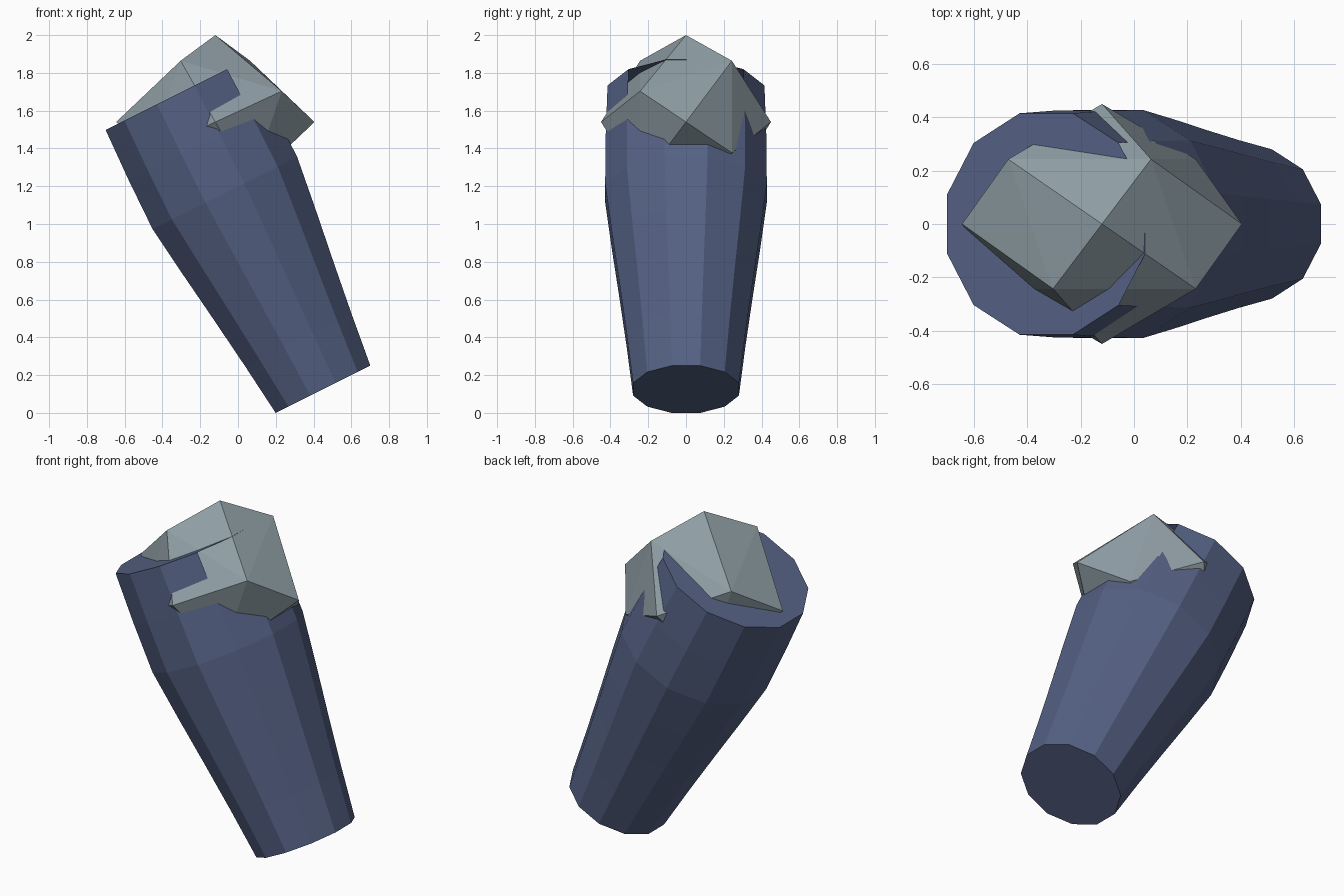
import bpy, bmesh, math
from mathutils import Vector

if "Cube" in bpy.data.objects:
    bpy.data.objects.remove(bpy.data.objects["Cube"])


def material(name, rgb):
    m = bpy.data.materials.new(name)
    m.diffuse_color = (*rgb, 1)
    m.use_nodes = True
    m.node_tree.nodes["Principled BSDF"].inputs["Base Color"].default_value = m.diffuse_color
    return m


def add_object(name, bm, mat):
    me = bpy.data.meshes.new(name)
    bm.to_mesh(me)
    bm.free()
    me.materials.append(mat)
    ob = bpy.data.objects.new(name, me)
    bpy.context.collection.objects.link(ob)
    return ob


blue = material("slate_blue", (0.09, 0.12, 0.23))
grey = material("stone_grey", (0.27, 0.335, 0.37))

# Leaning twelve-sided sleeve, bulging towards its upper end
SIDES = 12
base = Vector((0.45, 0, 0.125))
axis = Vector((-0.4472, 0, 0.8944))
across = Vector((0.8944, 0, 0.4472))
side = Vector((0, 1, 0))
radii = [0.29, 0.325, 0.364, 0.405, 0.443, 0.44, 0.43]
STEP = 1.743 / 6

bm = bmesh.new()
rings = []
for i, r in enumerate(radii):
    ring = []
    for k in range(SIDES):
        a = math.radians(15 + 30 * k)
        ring.append(bm.verts.new(base + axis * STEP * i
                                 + across * r * math.cos(a) + side * r * math.sin(a)))
    rings.append(ring)
for i in range(len(rings) - 1):
    for k in range(SIDES):
        # opening in the top row where the stone bulges through
        if i == len(rings) - 2 and k in (0, 10, 11):
            continue
        n = (k + 1) % SIDES
        bm.faces.new((rings[i][k], rings[i][n], rings[i + 1][n], rings[i + 1][k]))
bm.faces.new(rings[0][::-1])
bm.faces.new(rings[-1])
add_object("sleeve", bm, blue)

# Faceted stone: six axis points and eight twisted corner points
centre = Vector((-0.12, 0, 1.54))
half = Vector((0.525, 0.45, 0.46))
points = []
for s in (-1, 1):
    points += [(s, 0, 0), (0, s, 0), (0, 0, s)]
for sx in (-1, 1):
    for sy in (-1, 1):
        for sz in (-1, 1):
            x, y, z = (0.35, 0.54, 0.705) if sx * sy * sz > 0 else (0.67, 0.54, 0.355)
            points.append((sx * x, sy * y, sz * z))
bm = bmesh.new()
for p in points:
    bm.verts.new(centre + Vector(p) * half)
bmesh.ops.convex_hull(bm, input=bm.verts[:])
bmesh.ops.recalc_face_normals(bm, faces=bm.faces[:])
add_object("stone", bm, grey)
